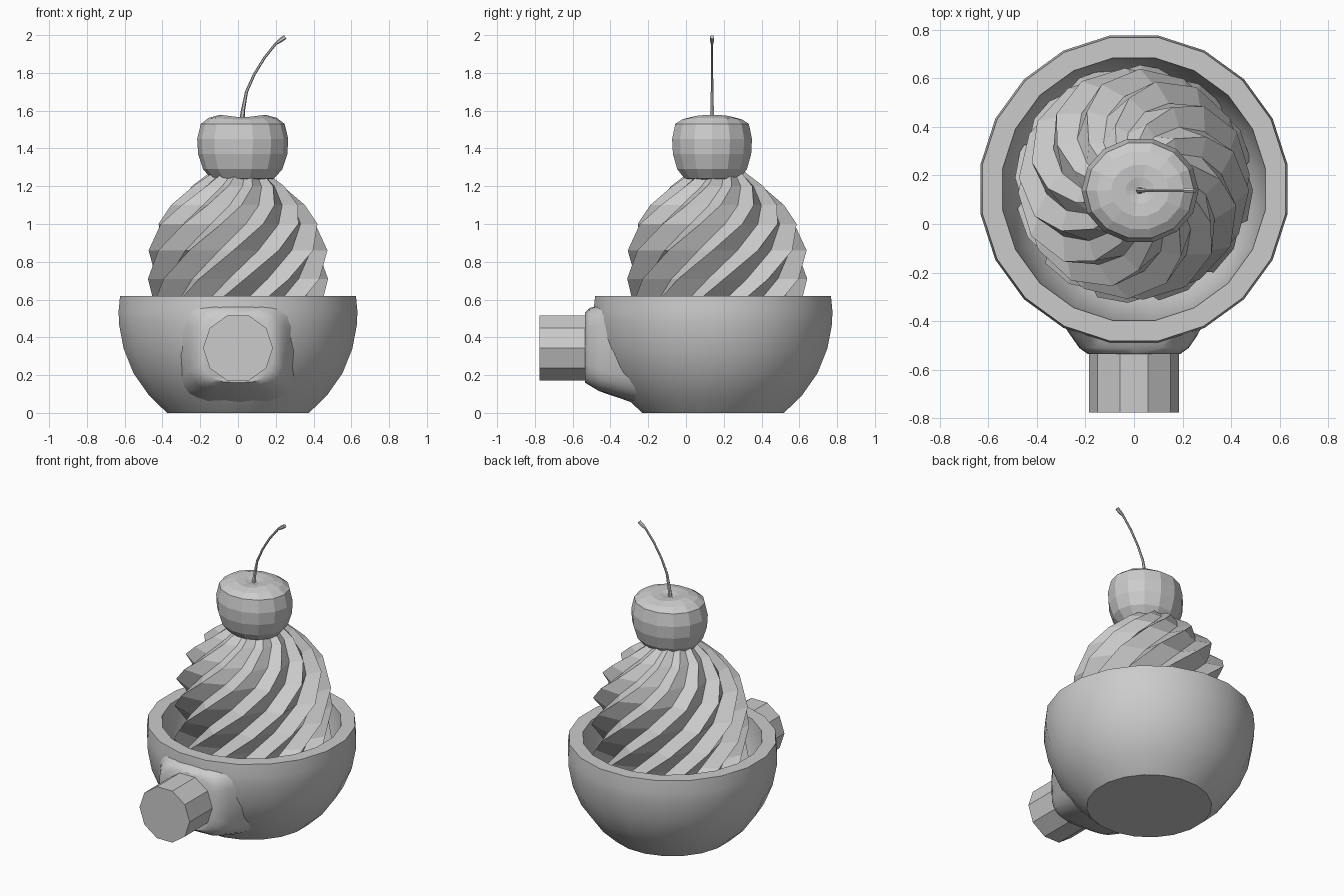
import bpy, math
from math import sin, cos, pi, radians, sqrt

if "Cube" in bpy.data.objects:
    bpy.data.objects.remove(bpy.data.objects["Cube"])


def make(name, verts, faces, smooth=None):
    me = bpy.data.meshes.new(name)
    me.from_pydata(verts, [], faces)
    me.update()
    ob = bpy.data.objects.new(name, me)
    bpy.context.collection.objects.link(ob)
    if smooth:
        bpy.context.view_layer.objects.active = ob
        ob.select_set(True)
        bpy.ops.object.shade_smooth_by_angle(angle=radians(smooth))
        ob.select_set(False)
    return ob


def loft(name, rings, smooth=None, caps=(True, True)):
    """Skin a list of equal-length vertex rings, with optional end caps."""
    n = len(rings[0])
    verts = [v for r in rings for v in r]
    faces = [(i * n + j, i * n + (j + 1) % n, (i + 1) * n + (j + 1) % n, (i + 1) * n + j)
             for i in range(len(rings) - 1) for j in range(n)]
    if caps[0]:
        faces.append(tuple(reversed(range(n))))
    if caps[1]:
        faces.append(tuple(range(len(verts) - n, len(verts))))
    return make(name, verts, faces, smooth)


def circle(cx, cy, z, r, n, off=0.0, sy=1.0):
    return [(cx + r * cos(off + 2 * pi * k / n), cy + sy * r * sin(off + 2 * pi * k / n), z)
            for k in range(n)]


CY = 0.143

# Bowl: outer wall, flat rim, inner wall and floor
outer = [(0.38, 0), (0.475, 0.09), (0.56, 0.21), (0.613, 0.34), (0.638, 0.47), (0.64, 0.54), (0.632, 0.62)]
inner = [(0.547, 0.62), (0.54, 0.52), (0.51, 0.40), (0.45, 0.26), (0.33, 0.14)]
loft("bowl", [circle(0, CY, z, r, 20, radians(9)) for r, z in outer + inner], 40)


def bowl_radius(z):
    for (r0, z0), (r1, z1) in zip(outer, outer[1:]):
        if z <= z1:
            return r0 + (r1 - r0) * (z - z0) / (z1 - z0)
    return outer[-1][0]


# Collar blending the bowl into the handle
def rounded(hx, z0, z1, c, y=None):
    cz, hz = (z0 + z1) / 2, (z1 - z0) / 2
    pts = []
    for k in range(24):
        t = 2 * pi * k / 24
        e = 2 / c
        x = hx * math.copysign(abs(cos(t)) ** e, cos(t))
        z = cz + hz * math.copysign(abs(sin(t)) ** e, sin(t))
        yy = y if y is not None else CY - sqrt((bowl_radius(z) - 0.02) ** 2 - x * x)
        pts.append((x, yy, z))
    return pts


loft("handle_collar", [rounded(0.31, 0.05, 0.60, 4), rounded(0.26, 0.115, 0.57, 4, -0.46),
                       rounded(0.225, 0.145, 0.555, 4, -0.51), rounded(0.19, 0.16, 0.53, 3, -0.535)],
     40, (False, True))

# Handle: ten-sided stub
loft("handle", [[(0.185 * cos(k * pi / 5), y, 0.343 + 0.181 * sin(k * pi / 5)) for k in range(10)]
                for y in (-0.5, -0.775)])

# Whipped cream: star section twisted as it rises, flaring to fill the bowl
TEETH = 12
cream = [(0.49, 0.36), (0.49, 0.46), (0.46, 0.58), (0.478, 0.71), (0.474, 0.86), (0.43, 1.00),
         (0.355, 1.10), (0.25, 1.20), (0.14, 1.28)]
rings = []
for r, z in cream:
    twist = radians(150) * (z - 0.28)
    ring = []
    for k in range(TEETH):
        a = twist + 2 * pi * k / TEETH
        for f, s in ((0, 1.0), (0.62, 0.84)):
            b = a + f * 2 * pi / TEETH
            ring.append((r * s * cos(b), 0.165 + r * s * sin(b), z))
    rings.append(ring)
loft("whipped_cream", rings)

# Cherry with a crease on top running front to back
cherry = [(0.10, 1.23, 0), (0.165, 1.24, 0), (0.21, 1.29, 0), (0.236, 1.37, 0), (0.241, 1.45, 0),
          (0.222, 1.53, 0), (0.18, 1.562, 0.01), (0.12, 1.578, 0.015), (0.06, 1.57, 0.01), (0.02, 1.555, 0)]
loft("cherry", [[(x, y, z - dip * (1 - min(1, abs(x - 0.025) / r)))
                 for x, y, z in circle(0.025, 0.138, z, r, 14, 0, 0.9)] for r, z, dip in cherry])

# Cherry stem: thin curved tube in the xz plane with a thicker tip
path = [(0.02, 1.53, 0.016), (0.026, 1.6, 0.011), (0.045, 1.7, 0.008), (0.085, 1.79, 0.007),
        (0.14, 1.88, 0.007), (0.20, 1.955, 0.007), (0.225, 1.973, 0.012), (0.25, 1.99, 0.012)]
rings = []
for i, (x, z, r) in enumerate(path):
    p, q = path[max(i - 1, 0)], path[min(i + 1, len(path) - 1)]
    d = math.hypot(q[0] - p[0], q[1] - p[1])
    nx, nz = (q[1] - p[1]) / d, -(q[0] - p[0]) / d
    rings.append([(x + r * cos(k * pi / 3) * nx, 0.138 + r * sin(k * pi / 3), z + r * cos(k * pi / 3) * nz)
                  for k in range(6)])
loft("cherry_stem", rings)
